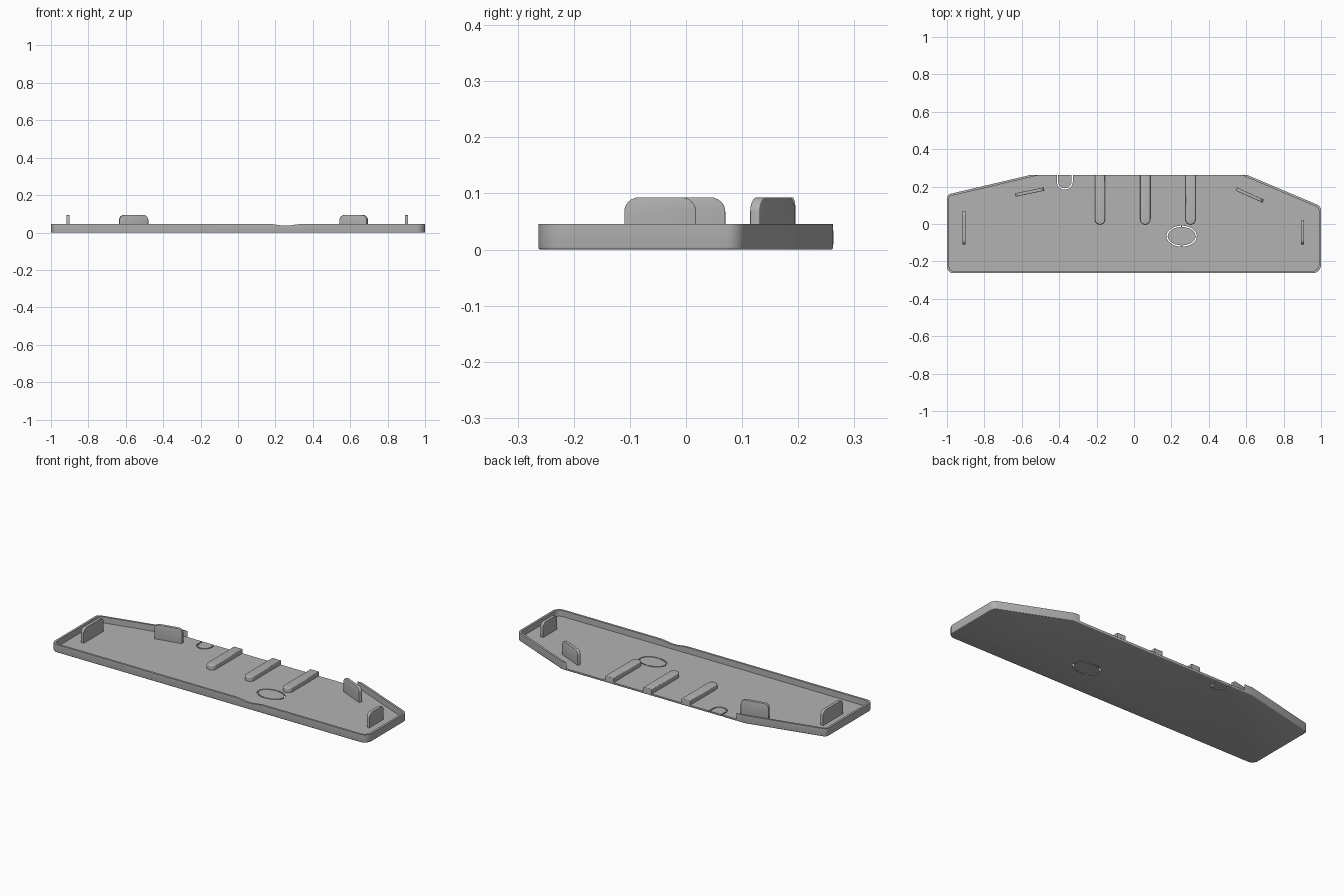
import bpy, bmesh, math
from mathutils import Vector, Matrix

if "Cube" in bpy.data.objects:
    bpy.data.objects.remove(bpy.data.objects["Cube"], do_unlink=True)

grey = bpy.data.materials.new("plain grey")
grey.use_nodes = True
colour = (0.45, 0.45, 0.45, 1)
grey.diffuse_color = colour
grey.node_tree.nodes["Principled BSDF"].inputs["Base Color"].default_value = colour

BACK, FLOOR, RIM, TAB_TOP = 0.262, 0.011, 0.0455, 0.093


def prism(name, outline, z0, z1, bevel=0, bevel_z=None, matrix=None):
    """Extrude a flat outline from z0 to z1, rounding the edges at bevel_z."""
    bm = bmesh.new()
    base = bm.faces.new([bm.verts.new((p[0], p[1], z0)) for p in outline])
    ext = bmesh.ops.extrude_face_region(bm, geom=[base])
    top = [v for v in ext["geom"] if isinstance(v, bmesh.types.BMVert)]
    bmesh.ops.translate(bm, verts=top, vec=(0, 0, z1 - z0))
    bmesh.ops.recalc_face_normals(bm, faces=bm.faces)
    if bevel:
        heights = (z0, z1) if bevel_z is None else (bevel_z,)
        edges = [e for e in bm.edges
                 if any(all(abs(v.co.z - h) < 1e-5 for v in e.verts) for h in heights)]
        bmesh.ops.bevel(bm, geom=edges, offset=bevel, segments=3, profile=0.5,
                        affect="EDGES", clamp_overlap=True)
    if matrix:
        bm.transform(matrix)
    mesh = bpy.data.meshes.new(name)
    bm.to_mesh(mesh)
    bm.free()
    mesh.materials.append(grey)
    obj = bpy.data.objects.new(name, mesh)
    bpy.context.collection.objects.link(obj)
    return obj


def rounded(corners, radii, steps=8):
    """Replace each corner of a polygon by an arc-like curve."""
    out = []
    for i, (c, r) in enumerate(zip(corners, radii)):
        c = Vector(c)
        if r <= 0:
            out.append(c)
            continue
        u = (Vector(corners[i - 1]) - c).normalized()
        w = (Vector(corners[(i + 1) % len(corners)]) - c).normalized()
        half = u.angle(w) / 2
        centre = c + (u + w).normalized() * r / math.sin(half)
        a = c + u * r / math.tan(half) - centre
        b = c + w * r / math.tan(half) - centre
        for k in range(steps + 1):
            t = k / steps
            out.append(centre + (a * (1 - t) + b * t).normalized() * r)
    return out


def inset(corners, distances):
    """Move each edge of a counter-clockwise polygon inwards by its distance."""
    lines = []
    for i, d in enumerate(distances):
        a, b = Vector(corners[i]), Vector(corners[(i + 1) % len(corners)])
        e = (b - a).normalized()
        lines.append((a + Vector((-e.y, e.x)) * d, e))
    out = []
    for i, (p, e) in enumerate(lines):
        q, f = lines[i - 1]
        out.append(q + f * ((p - q).cross(e) / f.cross(e)))
    return out


def cut(target, cutter):
    mod = target.modifiers.new("cut", "BOOLEAN")
    mod.operation, mod.solver, mod.object = "DIFFERENCE", "EXACT", cutter
    bpy.context.view_layer.objects.active = target
    bpy.ops.object.modifier_apply(modifier=mod.name)
    bpy.data.objects.remove(cutter, do_unlink=True)


def arc(centre, rx, ry, start, end, steps=16):
    angles = [math.radians(start + (end - start) * k / steps) for k in range(steps + 1)]
    return [(centre[0] + rx * math.cos(a), centre[1] + ry * math.sin(a)) for a in angles]


# Tray: solid plate, hollowed so that the rim is open at the back
corners = [(-1, -0.263), (1, -0.263), (1, 0.095), (0.605, BACK), (-0.555, BACK), (-1, 0.157)]
tray = prism("tray", rounded(corners, [0.035, 0.045, 0.035, 0, 0, 0.025]),
             0, RIM, 0.004, 0)
wall = 0.012
hollow = inset(corners, [wall, wall, wall, -0.05, wall, wall])
cut(tray, prism("hollow_cutter", rounded(hollow, [0.023, 0.033, 0.023, 0, 0, 0.013]),
                FLOOR, 0.1))

# Shallow finger dip in the front rim
dip = [(0.255 + 0.09 * t, RIM - 0.0045 * (1 + math.cos(math.pi * t)))
       for t in [k / 8 - 1 for k in range(17)]]
dip = [(0.165, 0.1)] + dip + [(0.345, 0.1)]
cut(tray, prism("dip_cutter", dip, 0.22, 0.3,
                matrix=Matrix.Rotation(math.pi / 2, 4, "X")))

# Oval knock-out: slots through the floor, leaving small bridges
oval, gap = (0.255, -0.065), 0.007
for q in range(4):
    span = (q * 90 + 2, q * 90 + 88)
    ring = arc(oval, 0.081, 0.056, *span) + arc(oval, 0.081 - gap, 0.056 - gap, *span)[::-1]
    cut(tray, prism("oval_slot_cutter", ring, -0.1, 0.03))

# U-shaped knock-out at the back edge
u = (-0.37, 0.227)
outer, inner = arc(u, 0.043, 0.043, 180, 360), arc(u, 0.036, 0.036, 180, 360)
strip = [(outer[0][0], 0.3)] + outer + [(outer[-1][0], 0.3), (inner[-1][0], 0.3)]
strip += inner[::-1] + [(inner[0][0], 0.3)]
cut(tray, prism("u_slot_cutter", strip, -0.1, 0.03))

# Three round-nosed ribs on the floor
parts = [tray]
for name, x in (("right", -0.182), ("middle", 0.06), ("left", 0.302)):
    nose = arc((x, 0.024), 0.027, 0.027, 180, 360)
    outline = [(x - 0.027, BACK + 0.001)] + nose + [(x + 0.027, BACK + 0.001)]
    parts.append(prism(name + "_rib", outline, FLOOR - 0.002, 0.037, 0.005, 0.037))

# Upright tabs with rounded top corners, each between two floor points
for name, a, b in (("right_end_tab", (-0.909, -0.11), (-0.909, 0.07)),
                   ("left_end_tab", (0.901, -0.11), (0.901, 0.018)),
                   ("right_back_tab", (-0.635, 0.155), (-0.481, 0.187)),
                   ("left_back_tab", (0.546, 0.187), (0.691, 0.122))):
    a, b = Vector(a), Vector(b)
    h, d = (b - a).length / 2, b - a
    shape = [(-h, FLOOR - 0.002), (h, FLOOR - 0.002), (h, TAB_TOP), (-h, TAB_TOP)]
    place = (Matrix.Translation(((a + b) / 2).to_3d())
             @ Matrix.Rotation(math.atan2(d.y, d.x), 4, "Z")
             @ Matrix.Rotation(math.pi / 2, 4, "X"))
    parts.append(prism(name, rounded(shape, [0, 0, 0.026, 0.026]), -0.009, 0.009,
                       0.002, matrix=place))

# Smooth the curves, keep edges sharp
bpy.ops.object.select_all(action="DESELECT")
for obj in parts:
    obj.select_set(True)
bpy.context.view_layer.objects.active = tray
bpy.ops.object.shade_smooth_by_angle(angle=math.radians(35))
